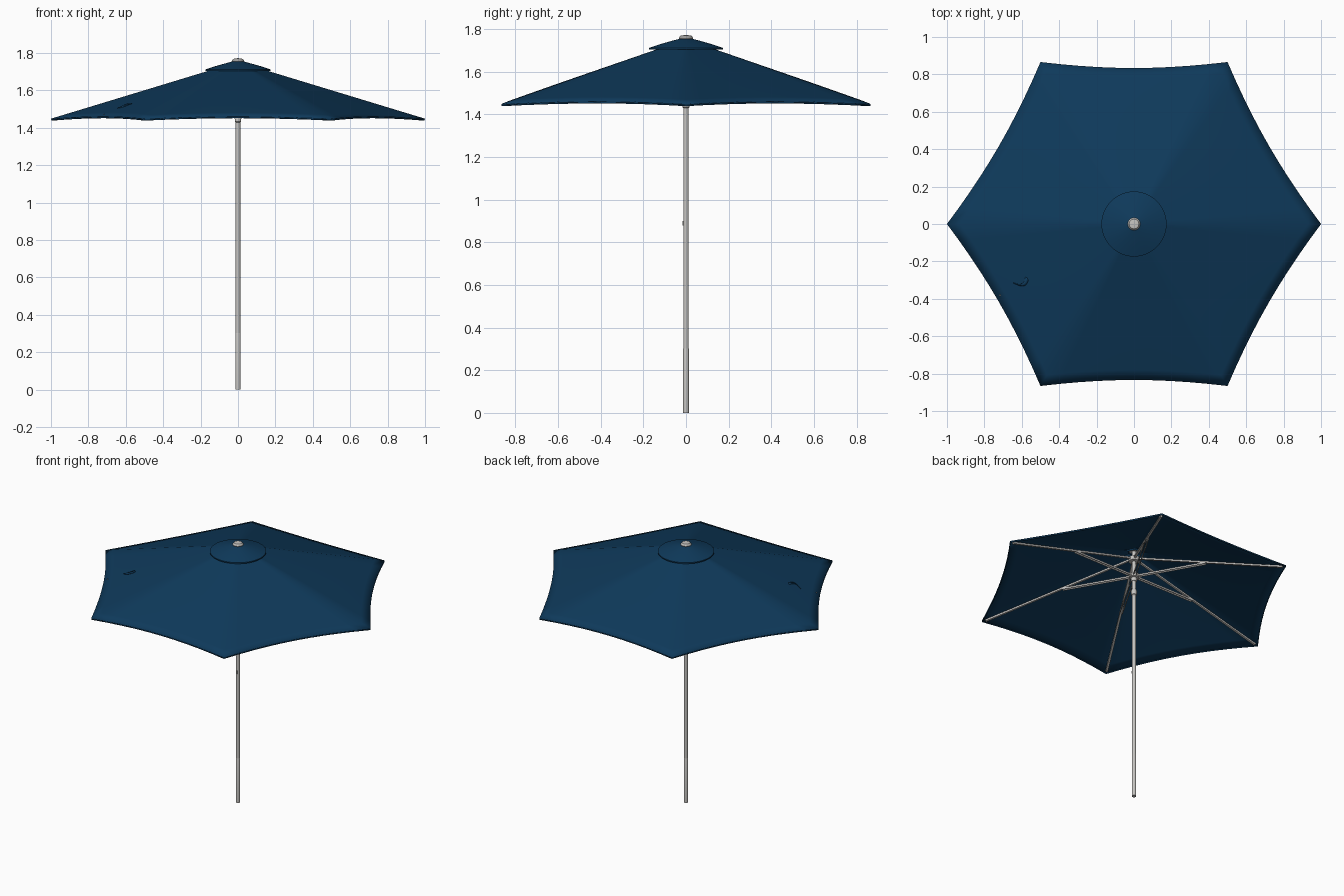
import bpy, bmesh, math
from mathutils import Vector

cube = bpy.data.objects.get("Cube")
if cube:
    bpy.data.objects.remove(cube)


def material(name, rgb, rough):
    m = bpy.data.materials.new(name)
    m.use_nodes = True
    m.diffuse_color = (*rgb, 1)
    b = m.node_tree.nodes["Principled BSDF"]
    b.inputs["Base Color"].default_value = (*rgb, 1)
    b.inputs["Roughness"].default_value = rough
    return m


NAVY = material("navy fabric", (0.0045, 0.042, 0.105), 0.8)
GREY = material("pale grey metal", (0.56, 0.55, 0.53), 0.5)


def finish(name, bm, mat, smooth=35):
    bmesh.ops.recalc_face_normals(bm, faces=bm.faces)
    mesh = bpy.data.meshes.new(name)
    bm.to_mesh(mesh)
    bm.free()
    mesh.materials.append(mat)
    ob = bpy.data.objects.new(name, mesh)
    bpy.context.collection.objects.link(ob)
    bpy.ops.object.select_all(action='DESELECT')
    ob.select_set(True)
    bpy.context.view_layer.objects.active = ob
    bpy.ops.object.shade_smooth_by_angle(angle=math.radians(smooth))
    return ob


def lathe(name, profile, mat, sides=24):
    """Spin (radius, z) points around the z axis."""
    bm = bmesh.new()
    vs = [bm.verts.new((r, 0, z)) for r, z in profile]
    edges = [bm.edges.new(p) for p in zip(vs, vs[1:])]
    bmesh.ops.spin(bm, geom=vs + edges, cent=(0, 0, 0), axis=(0, 0, 1),
                   angle=math.tau, steps=sides, use_duplicate=False)
    bmesh.ops.remove_doubles(bm, verts=bm.verts, dist=1e-5)
    return finish(name, bm, mat)


def bar(name, a, b, width, height):
    """Rectangular bar between two points."""
    a, b = Vector(a), Vector(b)
    bm = bmesh.new()
    bmesh.ops.create_cube(bm, size=1)
    bmesh.ops.scale(bm, vec=(width, height, (b - a).length), verts=bm.verts)
    ob = finish(name, bm, GREY)
    ob.rotation_euler = (b - a).to_track_quat('Z', 'Y').to_euler()
    ob.location = (a + b) / 2
    return ob


def thicken(ob, amount):
    mod = ob.modifiers.new("thickness", 'SOLIDIFY')
    mod.thickness = amount
    mod.offset = -1


def polar(r, ang, z):
    return Vector((r * math.cos(ang), r * math.sin(ang), z))


# Canopy: six panels with inward-curved edges
RIBS, STEPS, RINGS = 6, 10, 14
EDGE_Z, RISE = 1.449, 0.304


def canopy_point(t, k, s):
    a = polar(1, k * math.tau / RIBS, 0)
    b = polar(1, (k + 1) * math.tau / RIBS, 0)
    bow = 4 * s * (1 - s) * t * t
    p = a.lerp(b, s) * t * (1 - 0.037 * bow)
    p.z = EDGE_Z + RISE * (1 - t) + 0.013 * bow
    return p


bm = bmesh.new()
rings = []
for i in range(RINGS + 1):
    t = 0.04 + 0.96 * i / RINGS
    rings.append([bm.verts.new(canopy_point(t, k, j / STEPS))
                  for k in range(RIBS) for j in range(STEPS)])
n = RIBS * STEPS
for inner, outer in zip(rings, rings[1:]):
    for j in range(n):
        bm.faces.new((inner[j], outer[j], outer[(j + 1) % n], inner[(j + 1) % n]))
canopy = finish("canopy", bm, NAVY)
thicken(canopy, 0.006)

# Hem folded under the canopy edge
bm = bmesh.new()
hem = []
for k in range(RIBS):
    for j in range(STEPS):
        p = canopy_point(0.998, k, j / STEPS)
        hem.append([bm.verts.new(p - Vector((0, 0, d))) for d in (0.003, 0.011)])
for j in range(n):
    a, b = hem[j], hem[(j + 1) % n]
    bm.faces.new((a[0], a[1], b[1], b[0]))
thicken(finish("canopy_hem", bm, NAVY), 0.003)

# Round vent cap over the peak
lathe("vent_cap", [(0.02, 1.757), (0.06, 1.747), (0.12, 1.730), (0.174, 1.712),
                   (0.174, 1.704), (0.12, 1.722), (0.02, 1.749)], NAVY, 48)

# Finial on top
lathe("finial", [(0, 1.74), (0.03, 1.745), (0.034, 1.758), (0.026, 1.769),
                 (0, 1.773)], GREY, 12)

# Pole with foot sleeve, lock pin and collar
lathe("pole", [(0, 0.003), (0.0125, 0.003), (0.0125, 1.745), (0, 1.745)], GREY)
lathe("pole_foot", [(0, 0), (0.0135, 0), (0.0135, 0.3), (0.0125, 0.303)], GREY)
bar("lock_pin", (0, -0.017, 0.89), (0, 0, 0.89), 0.008, 0.02)
lathe("pole_collar", [(0.0125, 1.43), (0.017, 1.435), (0.018, 1.465),
                      (0.0125, 1.475)], GREY)

# Hubs where the ribs and struts meet the pole
lathe("runner_hub", [(0.0125, 1.53), (0.018, 1.53), (0.018, 1.555), (0.032, 1.557),
                     (0.032, 1.58), (0.0125, 1.582)], GREY)
lathe("top_hub", [(0.0125, 1.67), (0.034, 1.672), (0.034, 1.70),
                  (0.0125, 1.702)], GREY)

# Ribs and struts
for k in range(RIBS):
    ang = k * math.tau / RIBS
    bar(f"rib_{k + 1}", polar(0.025, ang, 1.690), polar(0.975, ang, 1.444), 0.014, 0.011)
    for side in (-1, 1):
        off = polar(0.008 * side, ang + math.pi / 2, 0)
        bar(f"strut_{k + 1}_{'a' if side < 0 else 'b'}", polar(0.028, ang, 1.567) + off,
            polar(0.47, ang, 1.568) + off, 0.005, 0.011)

# Closing strap lying on the front right panel
bm = bmesh.new()
rows = []
for i in range(9):
    f = i / 8
    p = canopy_point(0.85 - 0.09 * f, 3, 0.44 + 0.03 * math.sin(f * math.pi))
    p.z += 0.002 + 0.008 * math.sin(f * math.pi)
    q = p + Vector((0.018, -0.010, 0))
    rows.append((bm.verts.new(p), bm.verts.new(q)))
for a, b in zip(rows, rows[1:]):
    bm.faces.new((a[0], b[0], b[1], a[1]))
thicken(finish("closing_strap", bm, NAVY), 0.003)

# Strap snap near the canopy edge
bm = bmesh.new()
bmesh.ops.create_cone(bm, cap_ends=True, segments=10, radius1=0.004, radius2=0.003, depth=0.004)
snap = finish("strap_snap", bm, GREY)
snap.location = canopy_point(0.97, 3, 0.47) + Vector((0, 0, 0.002))
